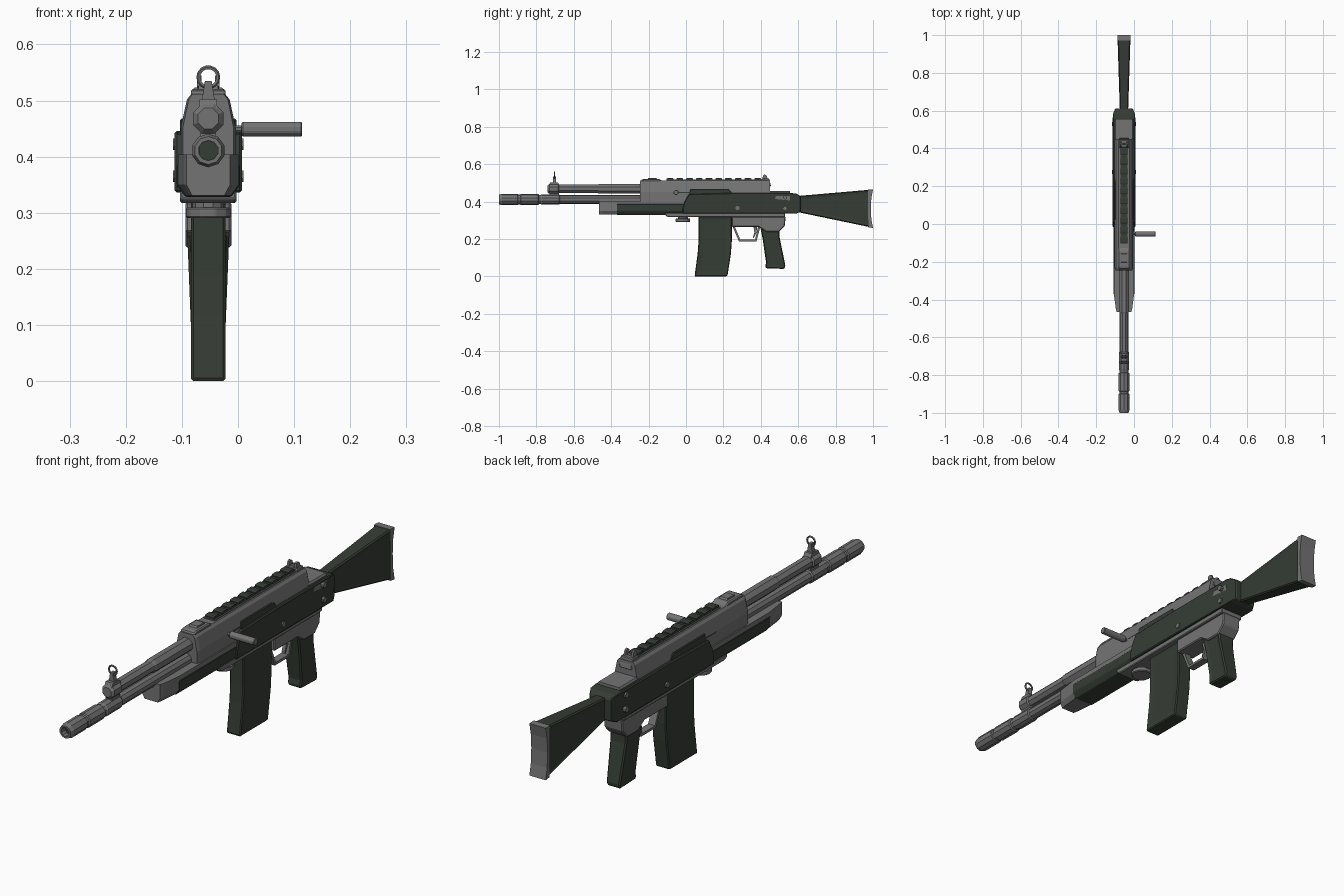
import bpy, bmesh, math
from mathutils import Vector, Matrix

if "Cube" in bpy.data.objects:
    bpy.data.objects.remove(bpy.data.objects["Cube"])

CX = -0.053  # centre line of the body


def material(name, rgb):
    m = bpy.data.materials.new(name)
    m.diffuse_color = (*rgb, 1)
    m.use_nodes = True
    m.node_tree.nodes["Principled BSDF"].inputs["Base Color"].default_value = m.diffuse_color
    return m


GREY = material("gunmetal grey", (0.175, 0.175, 0.178))
DARK = material("dark green", (0.036, 0.046, 0.035))


def finish(name, bm, mat, x=CX):
    bmesh.ops.recalc_face_normals(bm, faces=bm.faces)
    me = bpy.data.meshes.new(name)
    bm.to_mesh(me)
    bm.free()
    me.materials.append(mat)
    ob = bpy.data.objects.new(name, me)
    ob.location.x = x
    bpy.context.collection.objects.link(ob)
    return ob


def bevel_all(bm, width):
    bmesh.ops.recalc_face_normals(bm, faces=bm.faces)
    edges = [e for e in bm.edges if e.calc_face_angle(0) > 0.6]
    bmesh.ops.bevel(bm, geom=edges, offset=width, segments=1, affect='EDGES')


def prism(name, pts, hw, mat, bev=0, inset=0, x=CX):
    """Side outline (y, z) given a half width, which may depend on (y, z)."""
    w = hw if callable(hw) else (lambda y, z: hw)
    bm = bmesh.new()
    sides = [[bm.verts.new((s * w(y, z), y, z)) for y, z in pts] for s in (-1, 1)]
    bm.faces.new(sides[0])
    bm.faces.new(sides[1][::-1])
    n = len(pts)
    for i in range(n):
        j = (i + 1) % n
        bm.faces.new((sides[0][i], sides[0][j], sides[1][j], sides[1][i]))
    if bev:
        bevel_all(bm, bev)
    if inset:
        bmesh.ops.recalc_face_normals(bm, faces=bm.faces)
        big = sorted(bm.faces, key=lambda f: -f.calc_area() * abs(f.normal.x))[:2]
        bmesh.ops.inset_individual(bm, faces=big, thickness=inset, depth=-0.003)
    return finish(name, bm, mat, x)


def loft(name, half, stations, mat, bev=0):
    """Mirrored cross-section (x, z) carried along y; stations are (y, x scale)."""
    sec = half + [(-x, z) for x, z in reversed(half)]
    bm = bmesh.new()
    rings = [[bm.verts.new((x * s, y, z)) for x, z in sec] for y, s in stations]
    n = len(sec)
    for a, b in zip(rings, rings[1:]):
        for i in range(n):
            j = (i + 1) % n
            bm.faces.new((a[i], a[j], b[j], b[i]))
    bm.faces.new(rings[0])
    bm.faces.new(rings[-1])
    if bev:
        bevel_all(bm, bev)
    return finish(name, bm, mat)


def lathe(name, prof, z, mat, n=10):
    """Profile of (y, radius) turned about the y axis."""
    bm = bmesh.new()
    rings = []
    for y, r in prof:
        rings.append([bm.verts.new((r * math.cos(2 * math.pi * (i + .5) / n), y,
                                    z + r * math.sin(2 * math.pi * (i + .5) / n))) for i in range(n)])
    for a, b in zip(rings, rings[1:]):
        for i in range(n):
            j = (i + 1) % n
            bm.faces.new((a[i], a[j], b[j], b[i]))
    bm.faces.new(rings[0])
    bm.faces.new(rings[-1])
    return finish(name, bm, mat)


def rod(name, centre, r, length, axis, mat, n=8, bev=0):
    bm = bmesh.new()
    q = Vector((0, 0, 1)).rotation_difference(Vector(axis)).to_matrix().to_4x4()
    bmesh.ops.create_cone(bm, cap_ends=True, segments=n, radius1=r, radius2=r, depth=length,
                          matrix=Matrix.Translation(centre) @ q @ Matrix.Rotation(math.pi / n, 4, 'Z'))
    if bev:
        bevel_all(bm, bev)
    return finish(name, bm, mat, 0)


# Barrel with muzzle device, bore, gas tube
lathe("barrel", [(-.94, .018), (-1, .018), (-1, .025), (-.985, .03), (-.9, .03), (-.897, .026), (-.886, .026),
                 (-.883, .03), (-.79, .03), (-.787, .025), (-.775, .025), (-.77, .028), (-.68, .028),
                 (-.675, .024), (-.2, .024)], .411, GREY)
lathe("muzzle_bore", [(-.975, .0178), (-.945, .0178)], .411, DARK)
lathe("gas_tube", [(-.74, .02), (-.73, .029), (-.685, .029), (-.68, .024), (-.475, .024),
                   (-.465, .028), (-.2, .028)], .468, GREY, 8)
loft("gas_block", [(.014, .47), (.014, .41)], [(-.73, 1), (-.68, 1)], GREY)

# Front sight: tapered post and ring
loft("front_sight_post", [(.006, .535), (.009, .515), (.014, .49)], [(-.712, 1), (-.694, 1)], GREY)
bpy.ops.mesh.primitive_torus_add(major_radius=.0175, minor_radius=.0038, major_segments=14, minor_segments=5,
                                 location=(CX, -.703, .5415), rotation=(math.pi / 2, 0, 0))
ring = bpy.context.object
ring.name = "front_sight_ring"
ring.data.materials.append(GREY)
prism("front_sight_base", [(-.735, .485), (-.725, .502), (-.685, .502), (-.675, .485)], .016, GREY)

# Upper receiver and its stepped rear
loft("upper_receiver", [(.03, .512), (.038, .502), (.049, .452), (.049, .39)],
     [(-.245, .92), (-.23, 1), (.45, 1)], GREY)
loft("rear_receiver", [(.045, .457), (.05, .45), (.05, .4)], [(.44, 1), (.556, 1)], GREY)
prism("feed_block", [(-.24, .49), (-.24, .516), (-.225, .521), (-.145, .521), (-.115, .505), (-.115, .49)],
      .031, GREY, .004)
prism("feed_block_cap", [(-.21, .515), (-.2, .527), (-.16, .527), (-.15, .515)], .017, GREY)

# Top rail with evenly spaced teeth
prism("rail_base", [(-.105, .5), (-.105, .516), (.42, .516), (.42, .5)], .024, GREY)
prism("rail_strip", [(-.1, .51), (-.1, .5185), (.41, .5185), (.41, .51)], .019, DARK)
for i in range(10):
    y = -.103 + i * .052
    prism(f"rail_tooth_{i + 1}", [(y, .512), (y, .523), (y + .006, .526), (y + .03, .526), (y + .036, .523),
                                  (y + .036, .512)], .0195, DARK)

# Rear sight: base and two ears
prism("rear_sight_base", [(.4, .5), (.405, .523), (.445, .523), (.455, .48)], .027, GREY, .003)
for s in (-1, 1):
    prism("rear_sight_ear", [(.408, .52), (.412, .54), (.42, .545), (.43, .54), (.438, .52)],
          .004, GREY, x=CX + s * .016)
rod("rear_sight_aperture", (CX, .423, .525), .009, .01, (0, 1, 0), GREY)

# Charging handle on the right side
rod("handle_stem", (-.005, -.053, .449), .007, .04, (1, 0, 0), GREY)
rod("charging_handle", (.0605, -.053, .449), .0142, .108, (1, 0, 0), GREY, 8, .002)
prism("handle_slot", [(-.04, .447), (-.04, .451), (.03, .451), (.03, .447)], .0497, DARK)

# Lower handguard: grey tray and dark shell
tray = [(.054, .404), (.054, .35), (.04, .331)]
loft("handguard_tray", tray, [(-.465, .72), (-.45, .8), (-.37, 1), (.05, 1)], GREY)
loft("handguard_shell", [(.0565, .386), (.0565, .349), (.041, .3285)], [(-.37, 1), (.02, 1)], DARK, .002)

# Dark receiver cover with end cap, raised side strips and screws
prism("receiver_cover", [(-.018, .365), (-.008, .4), (.015, .44), (.25, .446), (.56, .446), (.59, .442),
                         (.612, .43), (.612, .345), (.59, .336), (-.018, .336)],
      lambda y, z: .06 if y < .6 else .045, DARK, .004)
prism("side_strip", [(.015, .435), (.025, .468), (.225, .468), (.245, .45), (.245, .435)], .0505, DARK, .003)
for i, (y, z) in enumerate([(.53, .422), (.53, .365), (.275, .365)]):
    rod(f"screw_{i + 1}", (CX, y, z), .011, .125, (1, 0, 0), GREY, 8)

# Lower receiver strip and takedown knob
prism("lower_strip", [(-.11, .34), (-.11, .325), (-.095, .317), (.53, .317), (.53, .34)], .05, GREY, .003)
rod("takedown_knob", (CX, -.017, .3), .041, .019, (0, 0, 1), GREY, 10, .003)
rod("takedown_knob_neck", (CX, -.017, .312), .028, .02, (0, 0, 1), GREY, 10)

# Magazine
prism("magazine", [(.067, .325), (.067, .19), (.062, .12), (.046, .002), (.05, 0), (.217, 0), (.222, .004),
                   (.24, .12), (.245, .19), (.245, .325)], .0305, DARK, .004, .026)

# Trigger housing, guard, trigger
prism("trigger_housing", [(.245, .32), (.245, .264), (.39, .264), (.43, .238), (.497, .238), (.528, .27),
                          (.533, .32)], .041, GREY, .004)
prism("trigger_guard", [(.248, .268), (.283, .187), (.377, .187), (.398, .268), (.386, .268), (.369, .197),
                        (.29, .197), (.26, .268)], .015, GREY)
prism("trigger", [(.36, .268), (.366, .235), (.357, .208), (.363, .206), (.377, .235), (.38, .268)], .007, GREY)

# Pistol grip, wider at the top
prism("pistol_grip", [(.395, .275), (.41, .2), (.428, .075), (.424, .055), (.428, .043), (.525, .04),
                      (.532, .055), (.5, .21), (.498, .275)],
      lambda y, z: .027 + .04 * z, DARK, .005, .016)

# Shoulder stock and concave butt plate
prism("stock", [(.6, .43), (.98, .463), (.98, .264), (.6, .343)],
      lambda y, z: .022 + (y - .6) * .032, DARK, .005, .02)
prism("butt_plate", [(.972, .465), (1, .464), (.991, .42), (.988, .363), (.991, .305), (1, .259), (.975, .262)],
      .0355, GREY)
